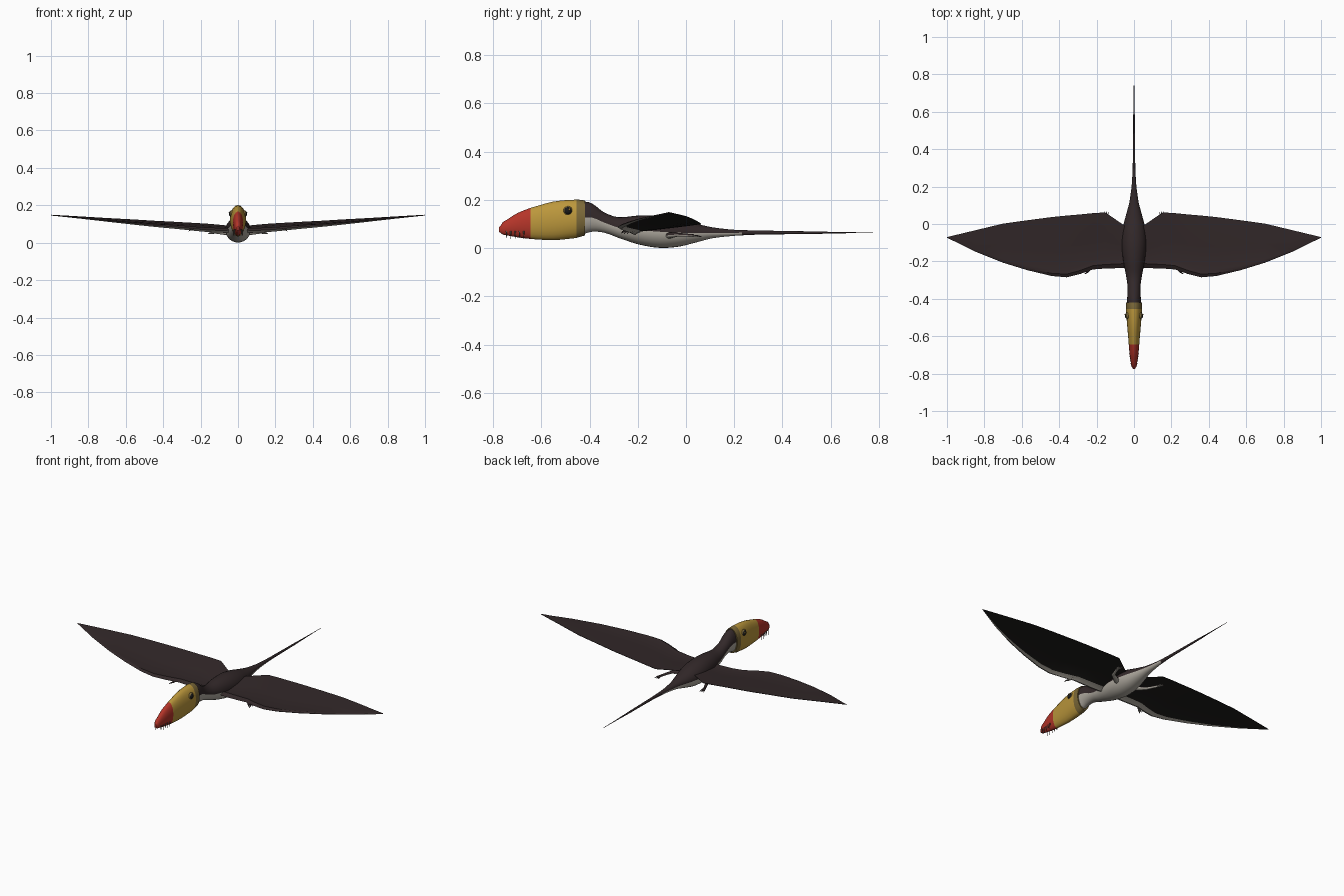
import bpy, bmesh, math
from mathutils import Vector

old = bpy.data.objects.get("Cube")
if old:
    bpy.data.objects.remove(old, do_unlink=True)


def material(name, r, g, b):
    m = bpy.data.materials.new(name)
    m.use_nodes = True
    m.diffuse_color = (r, g, b, 1)
    bsdf = m.node_tree.nodes["Principled BSDF"]
    bsdf.inputs["Base Color"].default_value = (r, g, b, 1)
    bsdf.inputs["Roughness"].default_value = 0.8
    return m


BROWN = material("dark brown", 0.032, 0.021, 0.022)
BLACK = material("wing underside black", 0.012, 0.011, 0.010)
PALE = material("pale belly", 0.42, 0.39, 0.34)
YELLOW = material("yellow", 0.50, 0.31, 0.045)
OLIVE = material("olive band", 0.20, 0.14, 0.04)
RED = material("red", 0.46, 0.035, 0.022)
EYE = material("eye black", 0.01, 0.01, 0.01)
TOOTH = material("tooth grey", 0.16, 0.12, 0.10)


def finish(name, bm, mats, mirror=False, angle=50):
    """Turn a bmesh into a smooth object, mirrored across x if asked."""
    bmesh.ops.recalc_face_normals(bm, faces=bm.faces)
    me = bpy.data.meshes.new(name)
    bm.to_mesh(me)
    bm.free()
    for m in mats:
        me.materials.append(m)
    ob = bpy.data.objects.new(name, me)
    bpy.context.collection.objects.link(ob)
    bpy.ops.object.select_all(action="DESELECT")
    ob.select_set(True)
    bpy.context.view_layer.objects.active = ob
    bpy.ops.object.shade_smooth_by_angle(angle=math.radians(angle))
    if mirror:
        mod = ob.modifiers.new("mirror", "MIRROR")
        mod.use_axis = (True, False, False)
    return ob


def loft(rings, rule):
    """Skin closed rings; rule(ring index, side index, centre) picks the colour."""
    bm = bmesh.new()
    vs = [[bm.verts.new(p) for p in ring] for ring in rings]
    n = len(rings[0])
    for i in range(len(vs) - 1):
        for k in range(n):
            j = (k + 1) % n
            f = bm.faces.new((vs[i][k], vs[i][j], vs[i + 1][j], vs[i + 1][k]))
            f.material_index = rule(i, k, f.calc_center_median())
    for i, ring in ((0, vs[0]), (len(vs) - 2, vs[-1])):
        f = bm.faces.new(ring)
        f.material_index = rule(i, 0, f.calc_center_median())
    return bm


def smooth_rows(rows, steps=3):
    """Fill in a table of sections with a smooth spline through its rows."""
    out = []
    for i in range(len(rows) - 1):
        a, b = rows[max(i - 1, 0)], rows[i]
        c, d = rows[i + 1], rows[min(i + 2, len(rows) - 1)]
        for s in range(steps):
            t = s / steps
            row = [q + t / 2 * (r - p + t * (2*p - 5*q + 4*r - e + t * (3*(q - r) + e - p)))
                   for p, q, r, e in zip(a, b, c, d)]
            row[0] = b[0] + t * (c[0] - b[0])
            out.append(row)
    return out + [rows[-1]]


SIDES = 24


def oval(y, half, top, bottom):
    mid, h = (top + bottom) / 2, (top - bottom) / 2
    turn = [math.tau * k / SIDES for k in range(SIDES)]
    return [(half * math.cos(a), y, mid + h * math.sin(a)) for a in turn]


# Head: y, half width, top, bottom
head_rows = [
    (-.775, .006, .088, .066), (-.76, .014, .108, .056), (-.70, .023, .145, .045),
    (-.645, .028, .167, .038), (-.55, .036, .193, .033), (-.455, .043, .201, .042),
    (-.42, .043, .198, .052)]


def head_colour(i, k, c):
    return 0 if c.y < -.645 else 1 if c.y < -.455 else 2


finish("head", loft([oval(*r) for r in smooth_rows(head_rows)], head_colour),
       [RED, YELLOW, OLIVE])

# Neck, body and tail
body_rows = [
    (-.43, .038, .194, .058), (-.39, .036, .185, .068), (-.34, .034, .148, .064),
    (-.28, .042, .128, .042), (-.20, .057, .135, .016), (-.11, .067, .135, .001),
    (-.03, .062, .122, .006), (.04, .045, .102, .023), (.11, .026, .086, .041),
    (.20, .013, .076, .051), (.30, .007, .073, .056), (.55, .005, .069, .059),
    (.62, .003, .067, .061), (.775, .001, .065, .063)]


def body_colour(i, k, c):
    return 1 if k >= SIDES // 2 and c.y < .22 else 0


finish("body_and_tail", loft([oval(*r) for r in smooth_rows(body_rows)], body_colour),
       [BROWN, PALE])

# Wing: x, leading y, trailing y, leading z, trailing z, arm width
wing_rows = [
    (.02, -.235, -.03, .068, .088, .050), (.07, -.235, .005, .066, .092, .050),
    (.11, -.237, .032, .066, .096, .050), (.155, -.238, .062, .068, .100, .048),
    (.22, -.243, .058, .073, .104, .045), (.29, -.268, .051, .080, .108, .042),
    (.36, -.285, .045, .086, .112, .038), (.44, -.278, .037, .092, .116, .032),
    (.57, -.247, .020, .104, .124, .025), (.70, -.207, .002, .117, .131, .018),
    (.85, -.147, -.034, .132, .140, .010), (1.0, -.073, -.070, .147, .148, .001)]


def wing_section(x, y0, y1, z0, z1, arm):
    chord = y1 - y0

    def at(y, lift):
        t = (y - y0) / chord
        return (x, y, z0 + t * (z1 - z0) + lift)

    skin, thick = .002, .22 * arm
    mid = (y0 + y1) / 2
    return [at(y1, skin / 2), at(mid, skin + .06 * arm), at(y0 + arm, skin),
            at(y0 + arm * .45, thick), at(y0, 0), at(y0 + arm * .45, -thick * 1.3),
            at(y0 + arm, -skin), at(mid, -skin), at(y1, -skin / 2)]


def wing_colour(i, k, c):
    return 0 if k < 4 else 1 if k < 6 else 2


finish("wings", loft([wing_section(*r) for r in wing_rows], wing_colour),
       [BROWN, PALE, BLACK], mirror=True, angle=40)


def limb(name, path, mirror=True):
    """A flattened tapering tube, dark above and pale below."""
    rings = []
    for i, (x, y, z, r) in enumerate(path):
        a = Vector(path[max(i - 1, 0)][:3])
        b = Vector(path[min(i + 1, len(path) - 1)][:3])
        side = (b - a).cross(Vector((0, 0, 1))).normalized()
        up = side.cross(b - a).normalized()
        rings.append([Vector((x, y, z)) + r * (side * math.cos(t) + .8 * up * math.sin(t))
                      for t in [math.tau * k / 10 for k in range(10)]])
    return finish(name, loft(rings, lambda i, k, c: 1 if k >= 5 else 0),
                  [BROWN, PALE], mirror)


# Legs spread out under the trailing corner of each wing, with toes
limb("legs", [(.03, -.08, .050, .018), (.07, -.065, .053, .015), (.115, -.035, .056, .010),
              (.13, .0, .054, .008), (.142, .03, .052, .008)])
for n, spread in enumerate((-.012, 0, .012)):
    limb("toes_" + str(n + 1), [(.140, .022, .052, .005), (.146 + spread / 2, .045, .051, .005),
                                (.148 + spread, .066, .047, .001)])

# Small clawed fingers below the bend of the wing
for n in range(3):
    y = -.262 + n * .012
    limb("fingers_" + str(n + 1), [(.24, y + .015, .073, .006), (.255, y, .068, .004),
                                   (.265, y - .006, .060, .001)])


# Eyes
def ball(name, centre, scale, mat):
    bm = bmesh.new()
    bmesh.ops.create_uvsphere(bm, u_segments=16, v_segments=10, radius=1)
    bmesh.ops.scale(bm, vec=scale, verts=bm.verts)
    bmesh.ops.translate(bm, vec=centre, verts=bm.verts)
    finish(name, bm, [mat], mirror=True)


ball("eye_rims", (.034, -.49, .155), (.011, .019, .019), OLIVE)
ball("eyes", (.037, -.49, .155), (.012, .016, .016), EYE)
ball("eye_glints", (.047, -.484, .160), (.003, .004, .004), YELLOW)

# Teeth: thin spikes along the front of the jaw
bm = bmesh.new()
for n in range(5):
    y = -.745 + n * .018
    made = bmesh.ops.create_cone(bm, cap_ends=True, segments=6, radius1=.0005,
                                 radius2=.003, depth=.032)
    bmesh.ops.translate(bm, vec=(.017 + n * .002, y, .054), verts=made["verts"])
finish("teeth", bm, [TOOTH], mirror=True)
